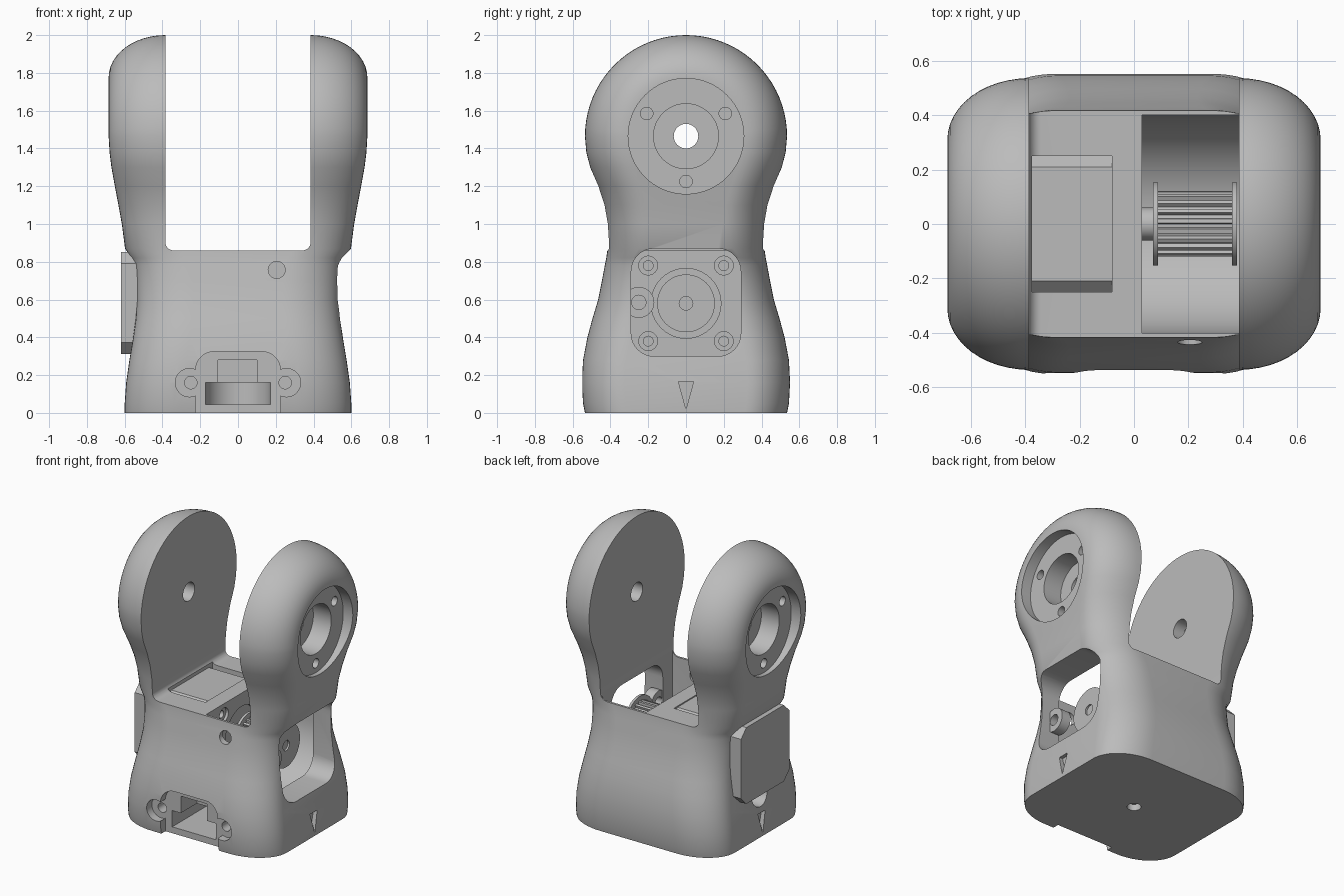
import bpy, bmesh
from math import sin, cos, pi, radians

cube = bpy.data.objects.get("Cube")
if cube:
    bpy.data.objects.remove(cube, do_unlink=True)

grey = bpy.data.materials.new("light grey plastic")
grey.use_nodes = True
GREY = (0.5, 0.5, 0.5, 1)
grey.diffuse_color = GREY
grey.node_tree.nodes["Principled BSDF"].inputs["Base Color"].default_value = GREY


def finish(name, bm):
    bmesh.ops.remove_doubles(bm, verts=bm.verts, dist=1e-5)
    bmesh.ops.recalc_face_normals(bm, faces=bm.faces)
    mesh = bpy.data.meshes.new(name)
    bm.to_mesh(mesh)
    bm.free()
    mesh.materials.append(grey)
    obj = bpy.data.objects.new(name, mesh)
    bpy.context.collection.objects.link(obj)
    return obj


def prism(name, pts, axis, a, b):
    """Extrude a 2D outline along an axis from a to b."""
    place = {"x": lambda u, v, w: (w, u, v),
             "y": lambda u, v, w: (u, w, v),
             "z": lambda u, v, w: (u, v, w)}[axis]
    bm = bmesh.new()
    low = [bm.verts.new(place(u, v, a)) for u, v in pts]
    high = [bm.verts.new(place(u, v, b)) for u, v in pts]
    bm.faces.new(low)
    bm.faces.new(high)
    for i in range(len(pts)):
        j = (i + 1) % len(pts)
        bm.faces.new((low[i], low[j], high[j], high[i]))
    return finish(name, bm)


def circle(u, v, r, n=40):
    return [(u + r * cos(2 * pi * i / n), v + r * sin(2 * pi * i / n)) for i in range(n)]


def rect(u0, u1, v0, v1, r=0, n=8):
    """Rectangle outline with corners of radius r; n=1 gives chamfers."""
    if r == 0:
        return [(u0, v0), (u1, v0), (u1, v1), (u0, v1)]
    corners = [(u1 - r, v1 - r), (u0 + r, v1 - r), (u0 + r, v0 + r), (u1 - r, v0 + r)]
    return [(u + r * cos((k + i / n) * pi / 2), v + r * sin((k + i / n) * pi / 2))
            for k, (u, v) in enumerate(corners) for i in range(n + 1)]


def boolean(target, tool, operation="DIFFERENCE"):
    mod = target.modifiers.new("cut", "BOOLEAN")
    mod.operation, mod.solver, mod.object = operation, "EXACT", tool
    bpy.context.view_layer.objects.active = target
    bpy.ops.object.modifier_apply(modifier=mod.name)
    bpy.data.objects.remove(tool, do_unlink=True)


def cut(pts, axis, a, b):
    boolean(body, prism("cutter", pts, axis, a, b))


# Outer body: height, half width, half depth up to the joint axis
JOINT, MOTOR = 1.465, 0.58
levels = [(0, .6, .535), (.05, .6, .545), (.16, .592, .551), (.28, .575, .545),
          (.4, .555, .522), (.5, .541, .495), (.6, .535, .465), (.7, .54, .445),
          (.78, .55, .43), (.82, .565, .422), (.87, .598, .415), (1, .615, .42),
          (1.1, .633, .435), (1.2, .652, .465), (1.3, .67, .508),
          (1.38, .68, .528), (JOINT, .685, .535)]


def section(half_x, half_y, rx=.3, ry=.225, n=12):
    quarter = [(half_x - rx + rx * sin(i * pi / 2 / n), half_y - ry + ry * cos(i * pi / 2 / n))
               for i in range(n + 1)]
    right = quarter + [(x, -y) for x, y in reversed(quarter)]
    return right + [(-x, y) for x, y in reversed(right)]


rings = [[(x, y, z) for x, y in section(hx, hy)] for z, hx, hy in levels]
# The last section sweeps about the joint axis to form the round arm heads
STEPS = 20
for s in range(1, STEPS + 1):
    t = s * pi / 2 / STEPS
    rings.append([(x, y * cos(t), JOINT + abs(y) * sin(t)) for x, y in section(*levels[-1][1:])])
bm = bmesh.new()
loops = [[bm.verts.new(p) for p in ring] for ring in rings]
bm.faces.new(loops[0])
for lo, hi in zip(loops, loops[1:]):
    for i in range(len(lo)):
        j = (i + 1) % len(lo)
        bm.faces.new((lo[i], lo[j], hi[j], hi[i]))
body = finish("fork_body", bm)

# Gap between the two arms
cut(rect(-.385, .385, .86, 2.4, .045), "y", -1, 1)

# Arm joints: shallow seat, bearing bore, axle hole and three screw holes
for side in (-1, 1):
    cut(circle(0, JOINT, .306, 64), "x", side * .61, side * .8)
    cut(circle(0, JOINT, .172, 48), "x", side * .47, side * .7)
    cut(circle(0, JOINT, .065), "x", side * .3, side * .6)
    for deg in (30, 150, 270):
        a = radians(deg)
        cut(circle(.24 * cos(a), JOINT + .24 * sin(a), .033, 24), "x", side * .5, side * .7)
    # Arrow mark near the base
    cut([(0, .02), (.04, .165), (-.04, .165)], "x", side * .565, side * .8)

# Pulley chamber, open at the top and through the side wall
round_floor = [(.4 * cos(pi + i * pi / 32), MOTOR + .4 * sin(pi + i * pi / 32)) for i in range(33)]
cut(round_floor + [(.4, .9), (-.4, .9)], "x", .03, .385)
cut(rect(-.29, .29, .3, .87, .12), "x", .35, .8)
cut(circle(0, MOTOR, .185), "x", 0, .1)
for y in (-.2, .2):
    for z in (MOTOR - .2, MOTOR + .2):
        cut(circle(y, z, .05, 24), "x", .01, .1)
        cut(circle(y, z, .026, 24), "x", -.05, .1)
# Access hole in the front wall
cut(circle(.205, .757, .045, 28), "y", -.7, -.3)

# Screw lug at the edge of the side opening
lug = prism("lug", circle(-.25, .585, .082, 32), "x", .39, .46)
boolean(body, lug, "UNION")
cut(circle(-.25, .585, .038, 24), "x", .3, .55)

# Deck window over the motor and cable notch under it
cut(rect(-.375, -.08, -.25, .25), "z", .78, 1)
cut(circle(0, .29, .085, 28), "x", -.8, -.48)

# Connector seat with ears, tee socket, screws and cable well
cut(rect(-.225, .225, -.1, .325, .1), "y", -.7, -.49)
for side in (-1, 1):
    cut(circle(side * .257, .16, .075, 32), "y", -.7, -.49)
    cut(circle(side * .25, .16, .033, 24), "y", -.6, -.4)
cut(rect(-.172, .172, .045, .16), "y", -.6, 0)
cut(rect(-.105, .1, .1, .28), "y", -.6, -.31)
cut(circle(0, 0, .172), "z", .045, .16)
cut(circle(0, 0, .045, 28), "z", -.1, .1)

# Motor with chamfered edges
prism("motor", rect(-.27, .27, .312, .852, .06, 1), "x", -.62, -.08)

# Drive shaft and toothed pulley
TEETH = 20
gear = []
for i in range(TEETH):
    for k, r in ((0, .105), (.4, .105), (.5, .122), (.9, .122)):
        a = 2 * pi * (i + k) / TEETH
        gear.append((r * cos(a), MOTOR + r * sin(a)))
prism("drive_shaft", circle(0, MOTOR, .06), "x", -.02, .075)
prism("pulley_teeth", gear, "x", .085, .365)
for name, a in (("inner_flange", .07), ("outer_flange", .36)):
    prism("pulley_" + name, circle(0, MOTOR, .153, 48), "x", a, a + .018)
body_tool = bpy.data.objects["pulley_outer_flange"]
boolean(body_tool, prism("cutter", circle(0, MOTOR, .036, 24), "x", .3, .5))

# Shading
for obj in bpy.context.scene.objects:
    if obj.type == "MESH":
        bpy.ops.object.select_all(action="DESELECT")
        obj.select_set(True)
        bpy.context.view_layer.objects.active = obj
        bpy.ops.object.shade_smooth_by_angle(angle=radians(30))
